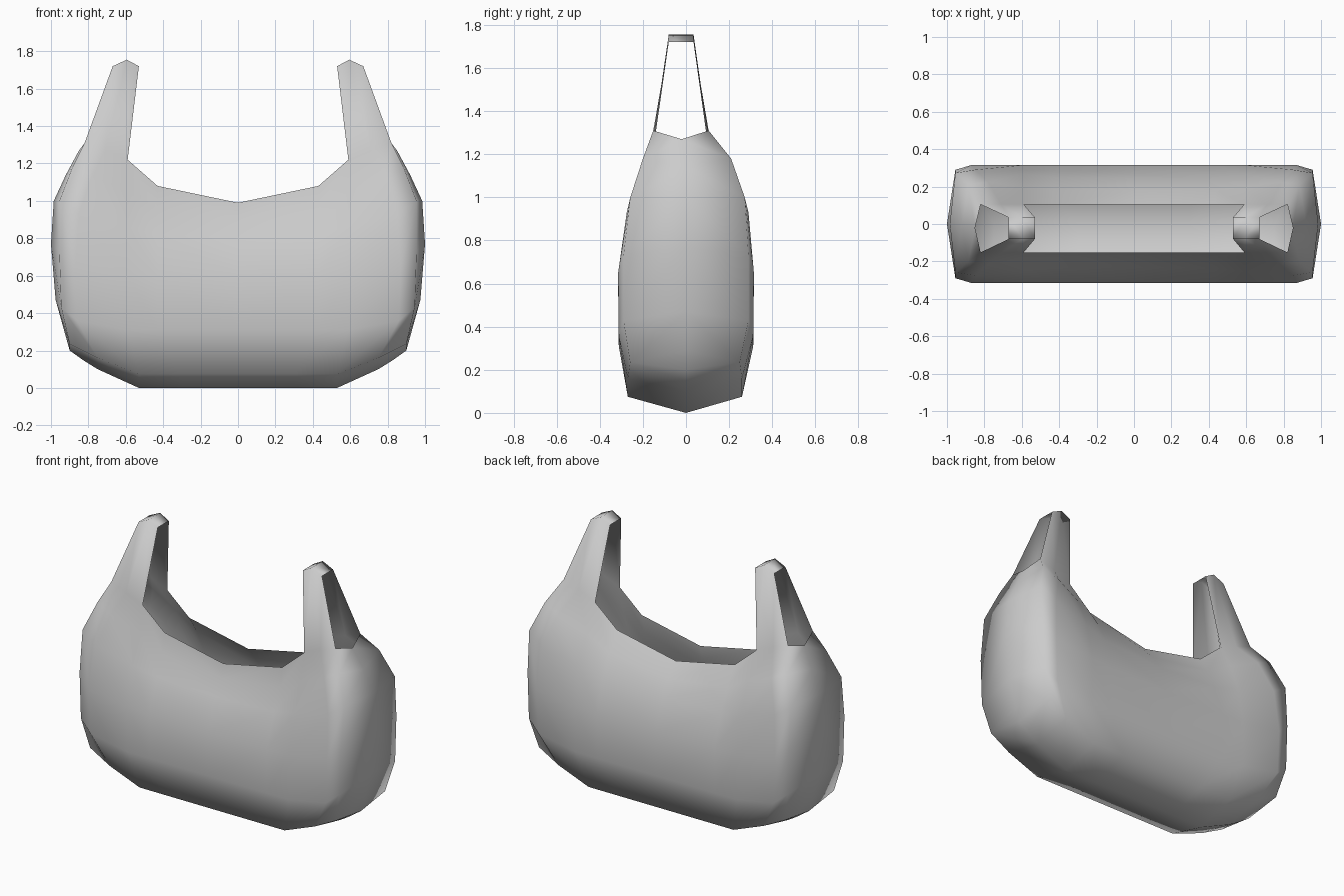
import bpy, bmesh

if "Cube" in bpy.data.objects:
    bpy.data.objects.remove(bpy.data.objects["Cube"])

# Bag rows, bottom to mouth: front y, back y, (x, z) from centre to panel edge, side centre (x, z)
ROWS = [
    (0, 0, [(0, 0), (.3, 0), (.53, 0), (.75, .10), (.83, .15)], (.90, .20)),
    (-.27, .26, [(0, .075), (.3, .075), (.53, .075), (.75, .16), (.90, .235)], (.925, .29)),
    (-.312, .312, [(0, .31), (.43, .31), (.59, .31), (.86, .36), (.945, .43)], (.975, .47)),
    (-.315, .315, [(0, .6), (.43, .6), (.59, .61), (.87, .65), (.955, .73)], (1.0, .77)),
    (-.275, .29, [(0, .80), (.43, .82), (.59, .86), (.85, .93), (.955, 1.0)], (.985, 1.0)),
    (-.215, .225, [(0, .90), (.43, .96), (.59, 1.05), (.78, 1.13), (.885, 1.18)], (.92, 1.14)),
    (-.152, .105, [(0, .99), (.43, 1.08), (.59, 1.22), (.71, 1.27), (.82, 1.31)], (.85, 1.27)),
]
# Depth factor per column: rounded side edges, cloth pulled in towards the mouth
DEPTH = {1: [1, 1, 1, 1, .96], 2: [1, 1, 1, 1, .93], 3: [1, 1, 1, 1, .92],
         4: [.84, .86, .92, 1, .94], 5: [.80, .82, .87, 1, .93]}
TIP = [(.53, 1.72), (.595, 1.755), (.67, 1.72)]
TIP_Y = (-.08, .035)

bm = bmesh.new()


def quad_grid(grid):
    for a, b in zip(grid, grid[1:]):
        for i in range(len(a) - 1):
            bm.faces.new((a[i], a[i + 1], b[i + 1], b[i]))


for sx in (1, -1):
    tips = []
    for side in (0, 1):
        # Half of the front or back panel with its side gusset
        grid = []
        for k, row in enumerate(ROWS):
            depth = DEPTH.get(k, [1] * 5)
            ring = [bm.verts.new((sx * x, row[side] * d, z))
                    for (x, z), d in zip(row[2], depth)]
            x, z = row[3]
            ring.append(bm.verts.new((sx * x, -.02 if row is ROWS[-1] else 0, z)))
            grid.append(ring)
        quad_grid(grid)
        # Strap rising from the panel
        tip = [bm.verts.new((sx * x, TIP_Y[side], z)) for x, z in TIP]
        quad_grid([grid[-1][2:5], tip])
        tips.append(tip)
    # Fold joining the front and back straps
    quad_grid(tips)

bmesh.ops.remove_doubles(bm, verts=bm.verts, dist=.0005)
bmesh.ops.recalc_face_normals(bm, faces=bm.faces)
# Point the sheet outwards
ref = min(bm.faces, key=lambda f: f.calc_center_median().y)
if ref.normal.y > 0:
    bmesh.ops.reverse_faces(bm, faces=bm.faces)

mesh = bpy.data.meshes.new("carrier_bag")
bm.to_mesh(mesh)
bm.free()
bag = bpy.data.objects.new("carrier_bag", mesh)
bpy.context.collection.objects.link(bag)
mesh.shade_smooth()
